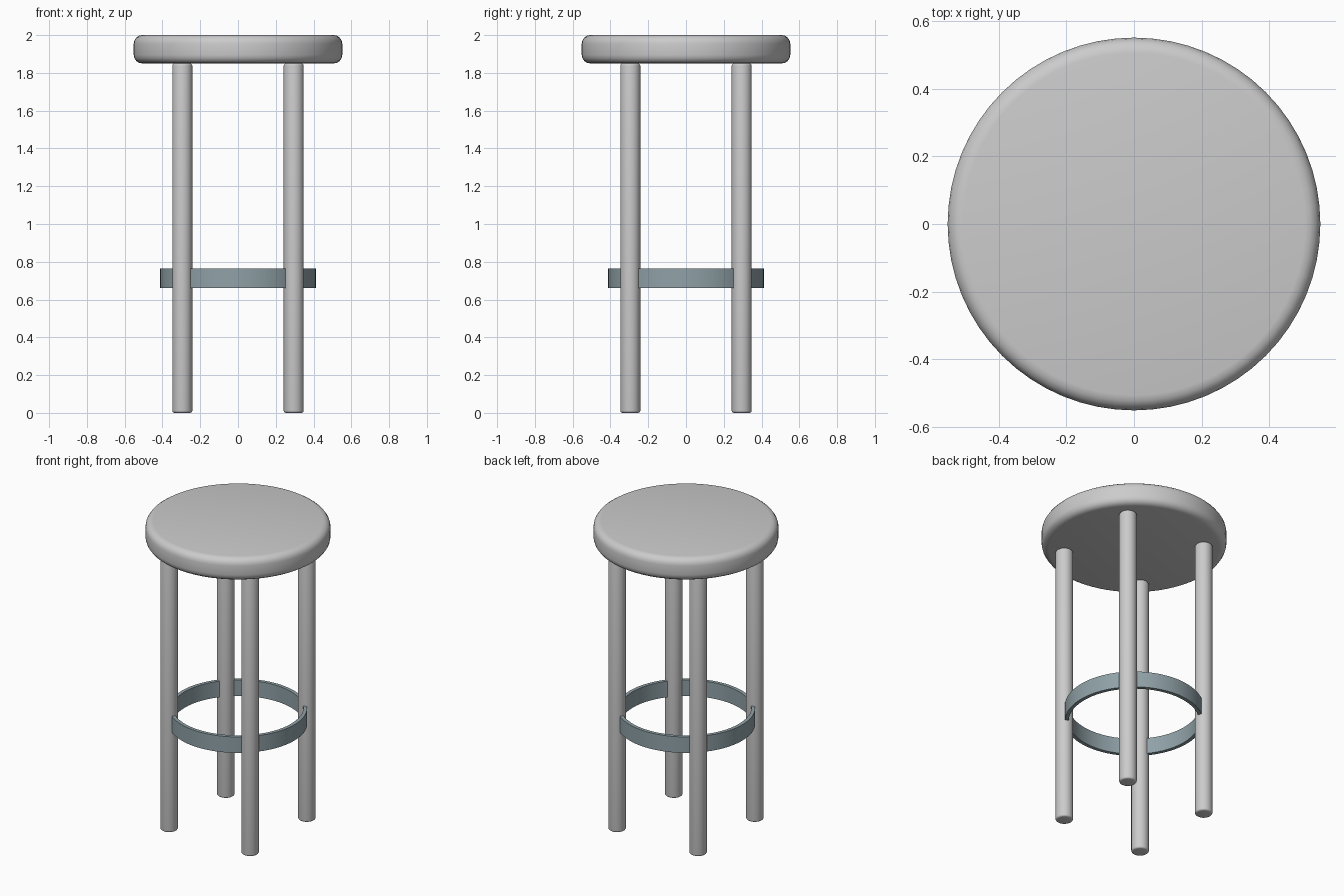
import bpy, bmesh, math

if "Cube" in bpy.data.objects:
    bpy.data.objects.remove(bpy.data.objects["Cube"])


def finish(obj, name):
    obj.name = name
    bpy.ops.object.shade_smooth_by_angle(angle=math.radians(35))


def rounded_cylinder(name, radius, z0, z1, x, y, bevel, sides):
    bpy.ops.mesh.primitive_cylinder_add(vertices=sides, radius=radius, depth=z1 - z0,
                                        location=(x, y, (z0 + z1) / 2))
    obj = bpy.context.object
    mod = obj.modifiers.new("rounded_rim", 'BEVEL')
    mod.width = bevel
    mod.segments = 4
    mod.limit_method = 'ANGLE'
    mod.angle_limit = math.radians(40)
    bpy.ops.object.modifier_apply(modifier=mod.name)
    finish(obj, name)


# Seat
rounded_cylinder("seat", 0.552, 1.85, 2.0, 0, 0, 0.045, 64)

# Four legs
for side, x in (("left", -0.295), ("right", 0.295)):
    for end, y in (("front", -0.295), ("back", 0.295)):
        rounded_cylinder(f"{end}_{side}_leg", 0.053, 0.0, 1.85, x, y, 0.012, 32)

# Foot ring: flat band swept round the axis
bm = bmesh.new()
n = 64
profile = [(0.39, 0.66), (0.413, 0.66), (0.413, 0.765), (0.39, 0.765)]
rings = [[bm.verts.new((r * math.cos(2 * math.pi * i / n), r * math.sin(2 * math.pi * i / n), z))
          for r, z in profile] for i in range(n)]
for i in range(n):
    a, b = rings[i], rings[(i + 1) % n]
    for j in range(4):
        k = (j + 1) % 4
        bm.faces.new((a[j], b[j], b[k], a[k]))
bmesh.ops.recalc_face_normals(bm, faces=bm.faces)
mesh = bpy.data.meshes.new("foot_ring")
bm.to_mesh(mesh)
bm.free()
ring = bpy.data.objects.new("foot_ring", mesh)
bpy.context.collection.objects.link(ring)
bpy.ops.object.select_all(action='DESELECT')
ring.select_set(True)
bpy.context.view_layer.objects.active = ring
finish(ring, "foot_ring")
mat = bpy.data.materials.new("ring_metal")
mat.diffuse_color = (0.28, 0.36, 0.39, 1)
mat.use_nodes = True
mat.node_tree.nodes["Principled BSDF"].inputs["Base Color"].default_value = mat.diffuse_color
ring.data.materials.append(mat)
